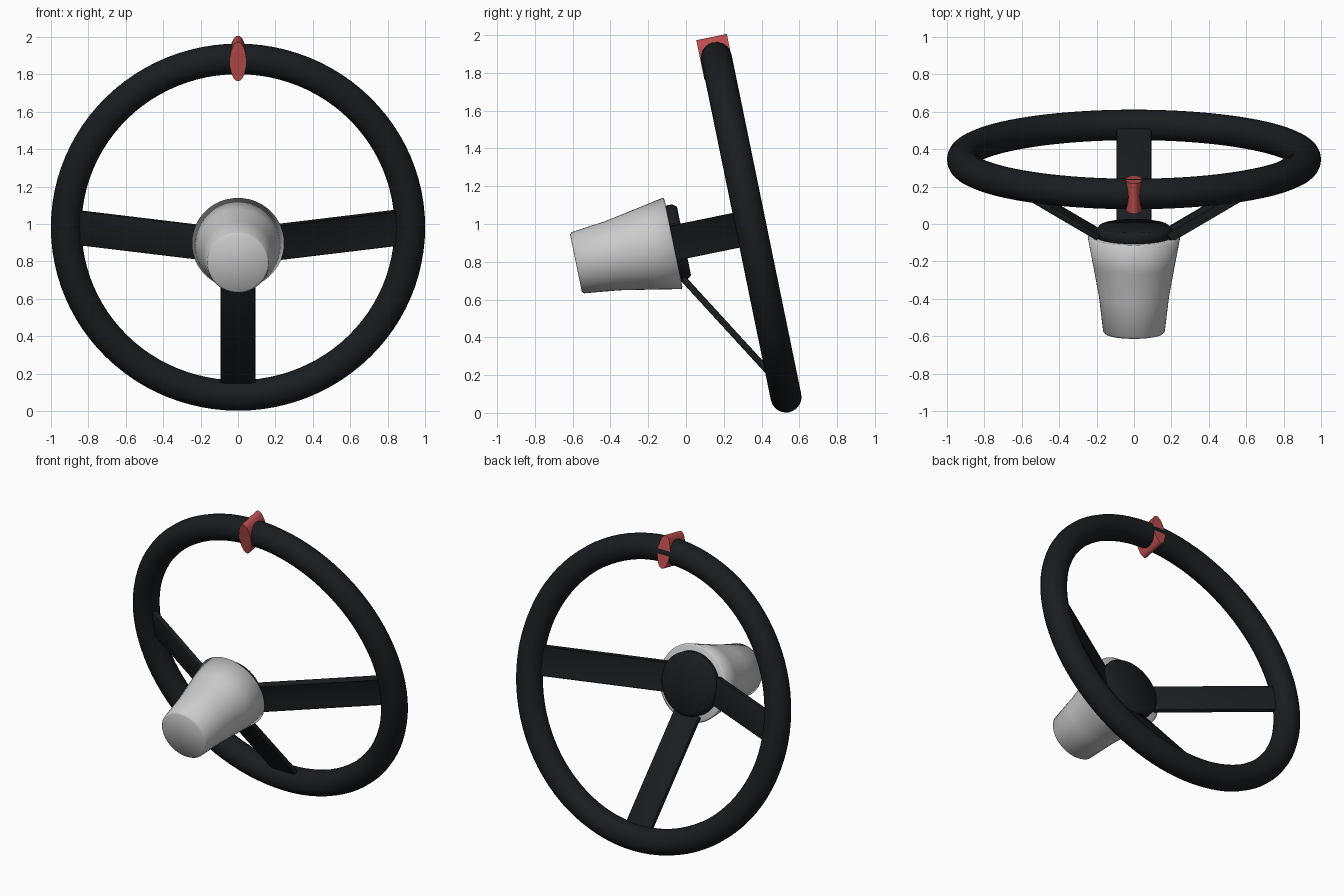
import bpy, bmesh, math
from mathutils import Matrix, Vector

if "Cube" in bpy.data.objects:
    bpy.data.objects.remove(bpy.data.objects["Cube"])

# Wheel frame: local Z is the column axis (towards the driver), local Y points up the rim
T = math.radians(11.6)
c, s = math.cos(T), math.sin(T)
FRAME = Matrix(((-1, 0, 0, 0),
                (0, -s, c, 0.345),
                (0, c, s, 0.983),
                (0, 0, 0, 1)))


def material(name, rgb):
    m = bpy.data.materials.new(name)
    m.diffuse_color = (*rgb, 1)
    m.use_nodes = True
    m.node_tree.nodes["Principled BSDF"].inputs["Base Color"].default_value = m.diffuse_color
    return m


BLACK = material("black_grip", (0.010, 0.012, 0.014))
RED = material("red_marker", (0.5, 0.075, 0.075))


def finish(name, bm, mat=None, angle=None):
    bmesh.ops.recalc_face_normals(bm, faces=bm.faces)
    bm.transform(FRAME)
    me = bpy.data.meshes.new(name)
    bm.to_mesh(me)
    bm.free()
    ob = bpy.data.objects.new(name, me)
    bpy.context.collection.objects.link(ob)
    if mat:
        me.materials.append(mat)
    bpy.context.view_layer.objects.active = ob
    ob.select_set(True)
    if angle is None:
        bpy.ops.object.shade_smooth()
    else:
        bpy.ops.object.shade_smooth_by_angle(angle=math.radians(angle))
    ob.select_set(False)
    return ob


def lathe(name, profile, steps, mat=None, closed=False, angle=None):
    """Spin (radius, height) points around the column axis."""
    bm = bmesh.new()
    vs = [bm.verts.new((r, 0, z)) for r, z in profile]
    pairs = list(zip(vs, vs[1:])) + ([(vs[-1], vs[0])] if closed else [])
    es = [bm.edges.new(p) for p in pairs]
    bmesh.ops.spin(bm, geom=vs + es, cent=(0, 0, 0), axis=(0, 0, 1),
                   angle=2 * math.pi, steps=steps)
    bmesh.ops.remove_doubles(bm, verts=bm.verts, dist=1e-4)
    return finish(name, bm, mat, angle)


# Rim
R, r = 0.918, 0.082
lathe("rim", [(R + r * math.cos(a * math.pi / 10), r * math.sin(a * math.pi / 10))
              for a in range(20)], 96, BLACK, closed=True)

# Tapered grey column housing
lathe("column_housing", [(0, -0.947), (0.155, -0.947), (0.165, -0.937), (0.187, -0.75),
                         (0.218, -0.58), (0.247, -0.426), (0.235, -0.42), (0, -0.42)], 48)

# Black hub cap
lathe("hub_cap", [(0, -0.43), (0.203, -0.43), (0.203, -0.385), (0.185, -0.363),
                  (0, -0.366)], 48, BLACK)

# Three dished spokes: flat bars from the hub out to the rim
start, end = Vector((0.19, 0, -0.41)), Vector((0.875, 0, 0.0))
d = end - start
for name, deg in (("left_spoke", 0), ("right_spoke", 180), ("lower_spoke", 270)):
    bm = bmesh.new()
    bmesh.ops.create_cube(bm, size=1)
    bm.transform(Matrix.Rotation(math.radians(deg), 4, 'Z')
                 @ Matrix.Translation((start + end) / 2)
                 @ Matrix.Rotation(-math.atan2(d.z, d.x), 4, 'Y')
                 @ Matrix.Diagonal((d.length, 0.187, 0.034, 1)))
    bmesh.ops.bevel(bm, geom=bm.edges[:], offset=0.008, segments=2,
                    affect='EDGES', profile=0.5)
    finish(name, bm, BLACK, 40)

# Red top-centre marker: an oval sleeve through the rim
bm = bmesh.new()
bmesh.ops.create_cone(bm, cap_ends=True, cap_tris=True, segments=32,
                      radius1=1, radius2=1, depth=0.165)
bm.transform(Matrix.Translation((0, 0.921, -0.003)) @ Matrix.Diagonal((0.044, 0.107, 1, 1)))
finish("centre_marker", bm, RED, 40)
